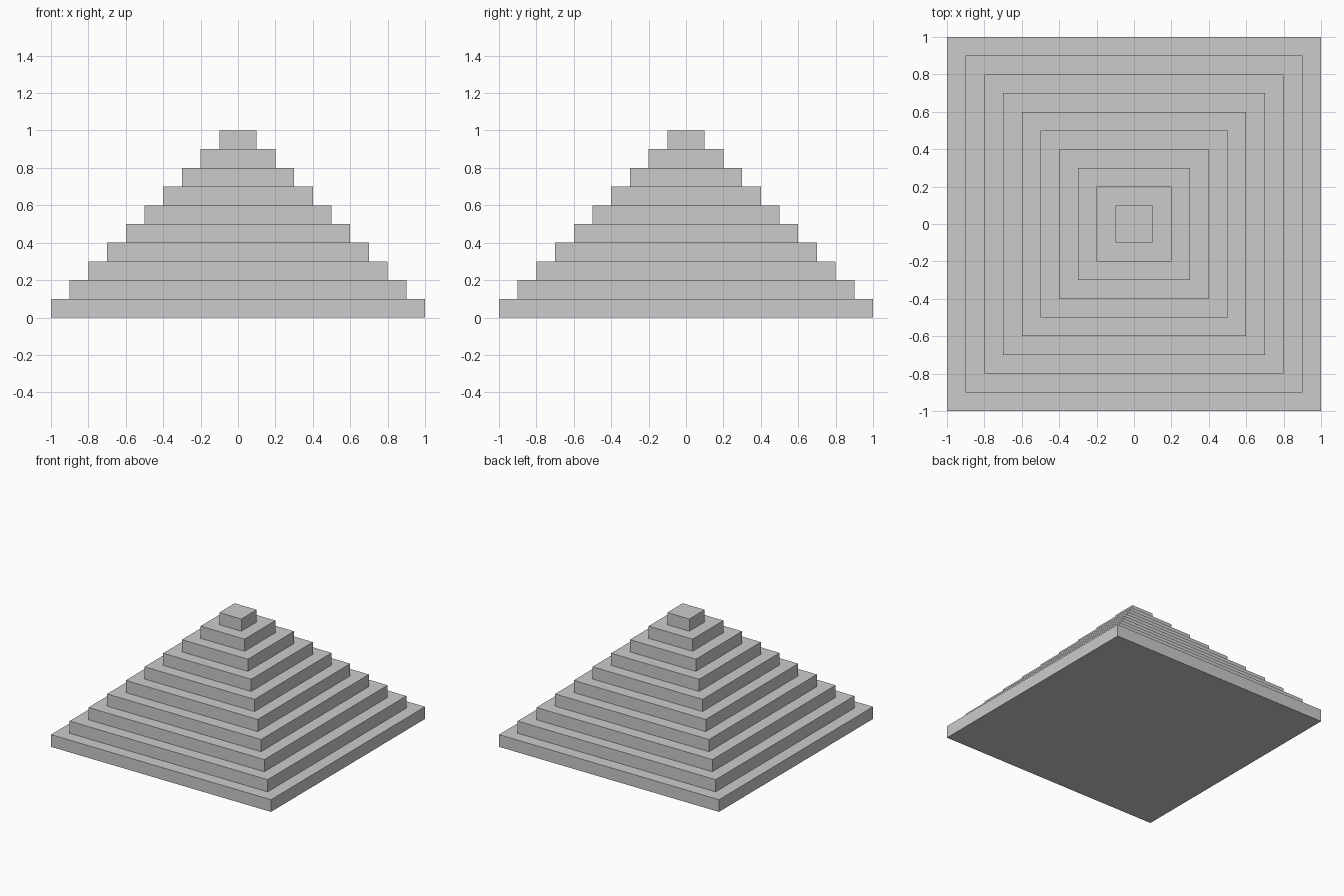
import bpy, bmesh

if "Cube" in bpy.data.objects:
    bpy.data.objects.remove(bpy.data.objects["Cube"])

STEPS = 10
RISE = 0.1


def square(bm, half, z):
    return [bm.verts.new((x * half, y * half, z))
            for x, y in ((-1, -1), (1, -1), (1, 1), (-1, 1))]


def bridge(bm, low, high):
    for i in range(4):
        j = (i + 1) % 4
        bm.faces.new((low[i], low[j], high[j], high[i]))


# Stepped pyramid: one closed skin of risers and treads
bm = bmesh.new()
ring = square(bm, 1.0, 0.0)
bm.faces.new(ring[::-1])
for i in range(STEPS):
    half = 1.0 - i * RISE
    if i:
        # tread leading in to the next step
        inner = square(bm, half, i * RISE)
        bridge(bm, ring, inner)
        ring = inner
    # riser
    top = square(bm, half, (i + 1) * RISE)
    bridge(bm, ring, top)
    ring = top
bm.faces.new(ring)

mesh = bpy.data.meshes.new("stepped_pyramid")
bm.to_mesh(mesh)
bm.free()
bpy.context.collection.objects.link(bpy.data.objects.new("stepped_pyramid", mesh))
